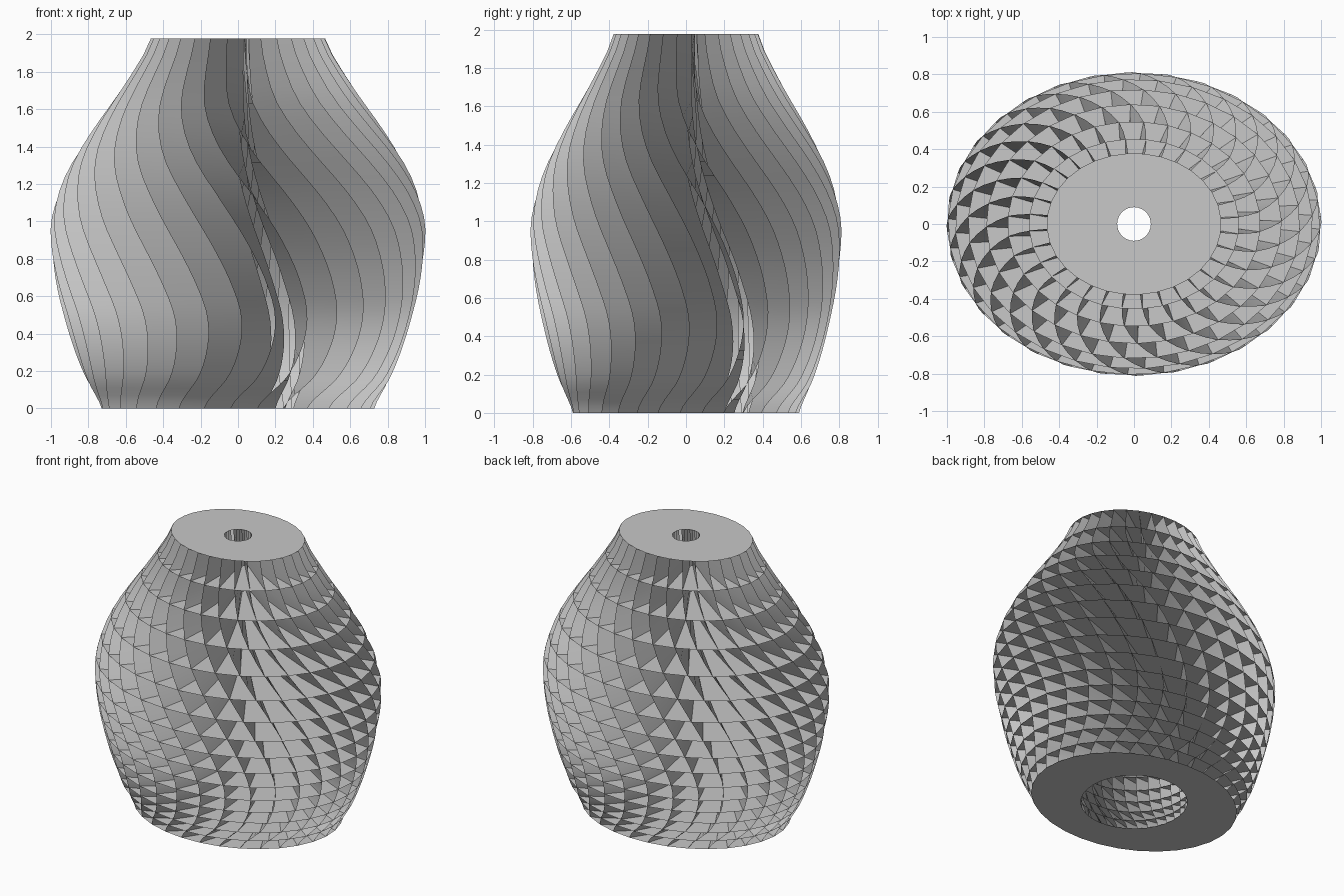
import bpy, bmesh
from math import sin, cos, radians, pi

FINS, PLATES, ASPECT, HEIGHT, SUB = 32, 17, 0.81, 1.978, 2

# Evenly spaced heights, bottom to top: outer radius, inner radius,
# twist of the outer edge, lead of the inner edge (degrees)
PROFILE = [(.73, .35, 8, 27), (.815, .39, 18.5, 26), (.88, .41, 23, 25),
           (.93, .40, 23.5, 24), (.97, .37, 20.5, 22), (.995, .33, 16, 20),
           (1.0, .28, 10.5, 17), (.96, .24, 4, 14), (.885, .20, -3.5, 13),
           (.78, .165, -10.5, 14), (.665, .13, -16, 18), (.555, .10, -18, 23),
           (.467, .09, -18.5, 27)]
LAST = len(PROFILE) - 1

if "Cube" in bpy.data.objects:
    bpy.data.objects.remove(bpy.data.objects["Cube"])

grey = bpy.data.materials.new("light_grey")
grey.use_nodes = True
COLOUR = (.58, .58, .58, 1)
grey.diffuse_color = COLOUR
grey.node_tree.nodes["Principled BSDF"].inputs["Base Color"].default_value = COLOUR


def sample(t):
    """Smoothly interpolated profile values at fractional index t."""
    i = min(int(t), LAST - 1)
    u = t - i
    a, b, c, d = (PROFILE[max(0, min(LAST, i + k))] for k in (-1, 0, 1, 2))
    return [q + u * ((r - p) + u * (2 * p - 5 * q + 4 * r - s + u * (3 * (q - r) + s - p))) / 2
            for p, q, r, s in zip(a, b, c, d)]


def edge_points(level, n):
    """Outer and inner point of fin n at a plate level; levels crowd towards the base."""
    u = level / (PLATES - 1)
    h = .54 * u + .46 * u * u
    outer, inner, twist, lead = sample(LAST * h)
    a = radians(twist - 90) + 2 * pi * n / FINS
    b = a + radians(lead)
    z = HEIGHT * h
    return ((outer * cos(a), ASPECT * outer * sin(a), z),
            (inner * cos(b), inner * sin(b), z))


def make_object(name, strips, smooth):
    """Each strip is a run of point pairs joined into quads."""
    bm = bmesh.new()
    for strip in strips:
        pairs = [[bm.verts.new(p) for p in pair] for pair in strip]
        for (a, b), (c, d) in zip(pairs, pairs[1:]):
            bm.faces.new((a, c, d, b)).smooth = smooth
    bmesh.ops.remove_doubles(bm, verts=bm.verts, dist=1e-5)
    mesh = bpy.data.meshes.new(name)
    bm.to_mesh(mesh)
    bm.free()
    mesh.materials.append(grey)
    bpy.context.collection.objects.link(bpy.data.objects.new(name, mesh))


# Twisted upright fins
make_object("twisted_fins",
            [[edge_points(s / SUB, n) for s in range((PLATES - 1) * SUB + 1)]
             for n in range(FINS)], True)

# Flat ring plates, closer together near the base
for level in range(PLATES):
    make_object(f"ring_plate_{level + 1}",
                [[edge_points(level, n) for n in range(FINS + 1)]], False)
